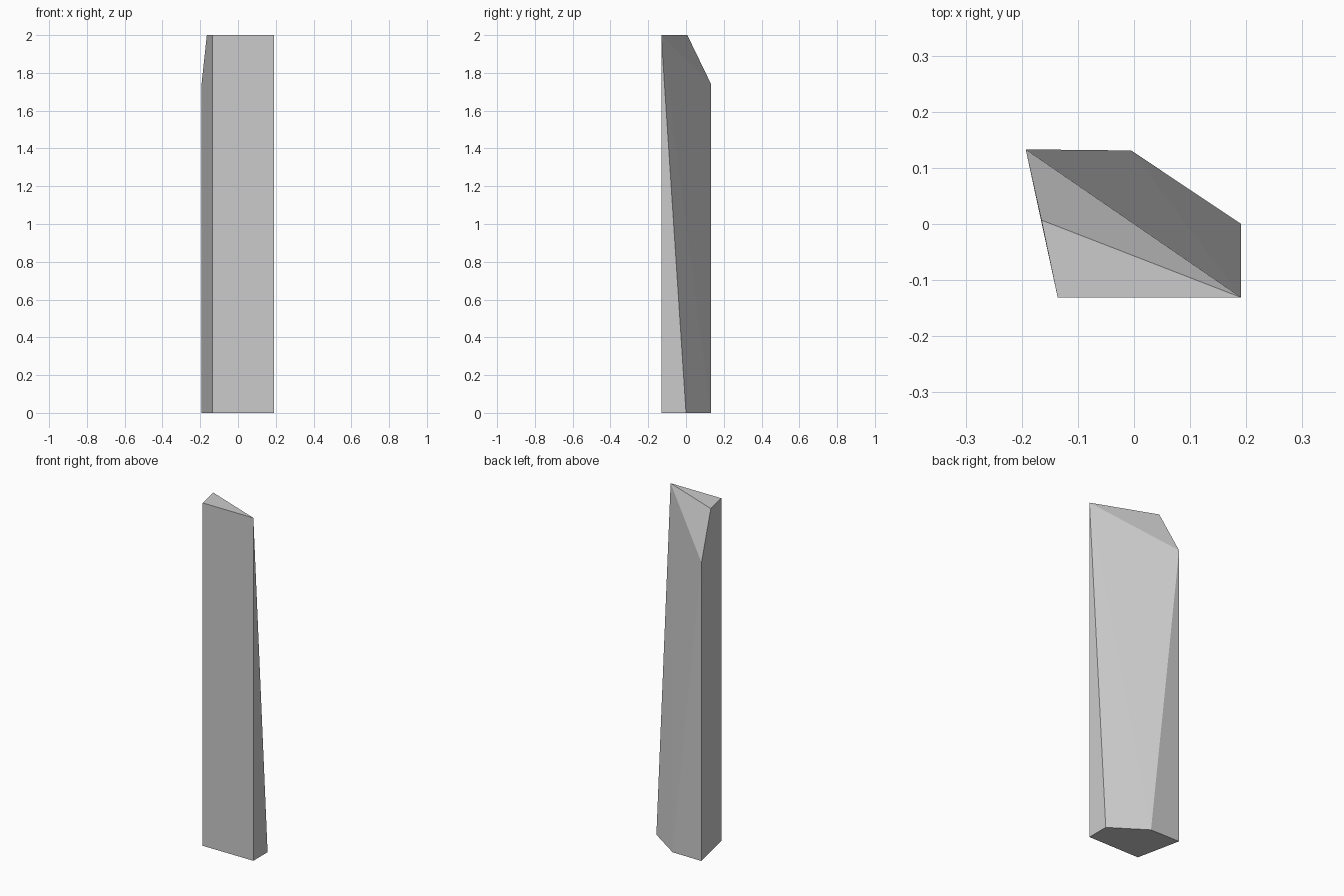
import bpy, bmesh

if "Cube" in bpy.data.objects:
    bpy.data.objects.remove(bpy.data.objects["Cube"])

# Five-sided footprint of the splintered post
base = [(-0.136, -0.131), (0.191, -0.131), (0.191, 0.0), (-0.005, 0.131), (-0.193, 0.133)]
# Small triangular tip, plus the lower corner of the broken bevel
tip = [(-0.136, -0.131, 2.0), (0.191, -0.131, 2.0), (-0.165, 0.007, 2.0), (-0.193, 0.133, 1.74)]

# Flat facets stretched between footprint and tip
bm = bmesh.new()
for p in [(x, y, 0.0) for x, y in base] + tip:
    bm.verts.new(p)
bmesh.ops.convex_hull(bm, input=bm.verts[:])
bmesh.ops.dissolve_limit(bm, angle_limit=0.01, verts=bm.verts[:], edges=bm.edges[:])
bmesh.ops.recalc_face_normals(bm, faces=bm.faces[:])

mesh = bpy.data.meshes.new("stone_shard")
bm.to_mesh(mesh)
bm.free()
bpy.context.collection.objects.link(bpy.data.objects.new("stone_shard", mesh))
